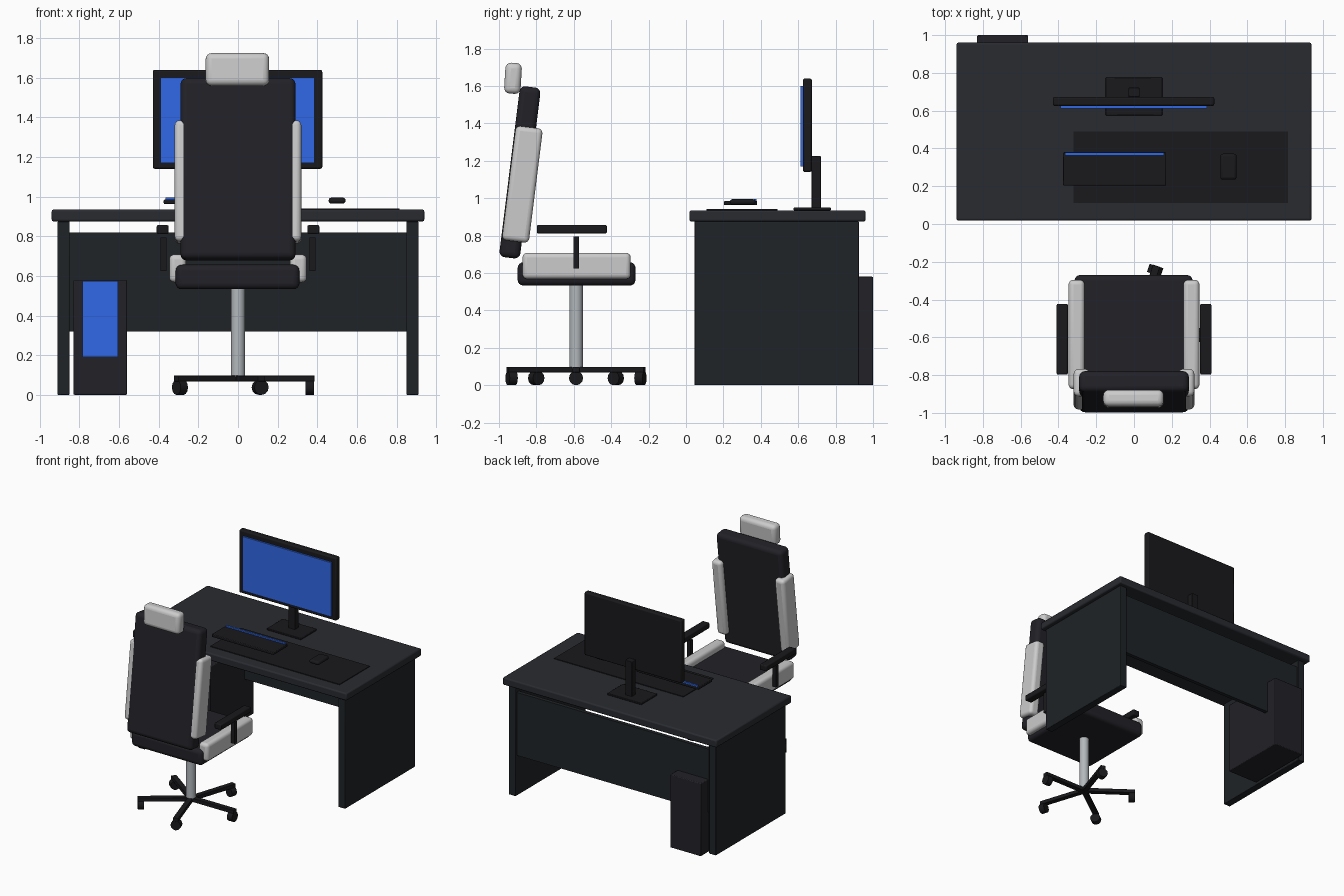
import bpy
from math import pi, sin, cos, radians

if "Cube" in bpy.data.objects:
    bpy.data.objects.remove(bpy.data.objects["Cube"])


def material(name, r, g, b):
    m = bpy.data.materials.new(name)
    m.diffuse_color = (r, g, b, 1)
    m.use_nodes = True
    m.node_tree.nodes["Principled BSDF"].inputs["Base Color"].default_value = m.diffuse_color
    return m


DESK = material("desk_charcoal", 0.022, 0.024, 0.030)
PANEL = material("panel_charcoal", 0.014, 0.017, 0.020)
BLACK = material("black_plastic", 0.010, 0.010, 0.012)
FABRIC = material("dark_fabric", 0.016, 0.015, 0.020)
WHITE = material("light_fabric", 0.62, 0.62, 0.60)
BLUE = material("blue_glow", 0.03, 0.14, 0.80)
METAL = material("metal", 0.45, 0.48, 0.50)


def finish(obj, name, mat, bevel=0, segments=2):
    obj.name = name
    obj.data.materials.append(mat)
    if bevel:
        mod = obj.modifiers.new("bevel", 'BEVEL')
        mod.width, mod.segments = bevel, segments
    bpy.ops.object.shade_smooth_by_angle(angle=radians(35))
    return obj


def box(name, center, size, mat, bevel=0, segments=2, rot=(0, 0, 0)):
    bpy.ops.mesh.primitive_cube_add(size=1, location=center, rotation=rot)
    obj = bpy.context.object
    obj.scale = size
    bpy.ops.object.transform_apply(location=False, rotation=False, scale=True)
    return finish(obj, name, mat, bevel, segments)


def span(name, x, y, z, mat, bevel=0, segments=2):
    """Box given by its (min, max) range on each axis."""
    r = (x, y, z)
    return box(name, [(a + b) / 2 for a, b in r], [b - a for a, b in r], mat, bevel, segments)


def cylinder(name, center, radius, depth, sides, mat, rot=(0, 0, 0), bevel=0):
    bpy.ops.mesh.primitive_cylinder_add(vertices=sides, radius=radius, depth=depth,
                                        location=center, rotation=rot)
    return finish(bpy.context.object, name, mat, bevel)


# Desk
span("desk_top", (-0.94, 0.94), (0.018, 0.96), (0.875, 0.935), DESK, 0.01)
for s, side in ((-1, "left"), (1, "right")):
    box("desk_side_" + side, (s * 0.88, 0.485, 0.4375), (0.06, 0.88, 0.875), PANEL, 0.004)
span("desk_back_panel", (-0.85, 0.85), (0.88, 0.91), (0.32, 0.82), PANEL)

# Computer tower
span("tower_case", (-0.83, -0.56), (0.45, 1.0), (0, 0.58), FABRIC, 0.006)
span("tower_front_light", (-0.785, -0.605), (0.44, 0.455), (0.19, 0.575), BLUE)

# Monitor
span("monitor_frame", (-0.43, 0.425), (0.625, 0.673), (1.14, 1.64), BLACK, 0.01)
span("monitor_screen", (-0.39, 0.387), (0.612, 0.63), (1.17, 1.60), BLUE)
span("monitor_post", (-0.03, 0.03), (0.672, 0.722), (0.94, 1.225), BLACK, 0.004)
span("monitor_base", (-0.15, 0.15), (0.575, 0.775), (0.935, 0.95), BLACK, 0.004)

# Desktop items
span("desk_mat", (-0.32, 0.815), (0.11, 0.49), (0.935, 0.941), BLACK)
span("keyboard", (-0.375, 0.17), (0.203, 0.38), (0.963, 0.985), BLACK, 0.005)
span("keyboard_light", (-0.365, 0.16), (0.363, 0.378), (0.98, 0.995), BLUE)
span("mouse", (0.457, 0.543), (0.235, 0.372), (0.965, 0.995), BLACK, 0.014, 3)

# Chair seat and backrest, the backrest leaning slightly
LEAN = (-0.124, 0, 0)
span("seat", (-0.315, 0.31), (-0.90, -0.27), (0.533, 0.657), FABRIC, 0.03, 4)
box("backrest", (0, -0.888, 1.138), (0.58, 0.112, 0.92), FABRIC, 0.03, 4, LEAN)
box("headrest", (-0.003, -0.925, 1.641), (0.32, 0.088, 0.165), WHITE, 0.03, 4, (-0.06, 0, 0))
for s, side in ((-1, "left"), (1, "right")):
    box("seat_bolster_" + side, (s * 0.304, -0.585, 0.638), (0.085, 0.578, 0.14), WHITE, 0.025, 4)
    box("back_bolster_" + side, (s * 0.277, -0.875, 1.074), (0.085, 0.145, 0.615), WHITE,
        0.025, 4, LEAN)
    box("armrest_" + side, (s * 0.38, -0.61, 0.834), (0.06, 0.375, 0.046), BLACK, 0.008)
    box("armrest_post_" + side, (s * 0.376, -0.587, 0.71), (0.032, 0.03, 0.17), BLACK)

# Chair column and five-star base with casters
CY = -0.588
cylinder("gas_column", (0, CY, 0.315), 0.036, 0.45, 16, METAL)
for i in range(5):
    a = i * 2 * pi / 5
    box("base_arm_%d" % i, (0.193 * cos(a), CY + 0.193 * sin(a), 0.083), (0.386, 0.04, 0.03),
        BLACK, 0.003, rot=(0, 0, a))
    cylinder("caster_%d" % i, (0.362 * cos(a), CY + 0.362 * sin(a), 0.038), 0.038, 0.045, 12,
             BLACK, (0, pi / 2, a))
